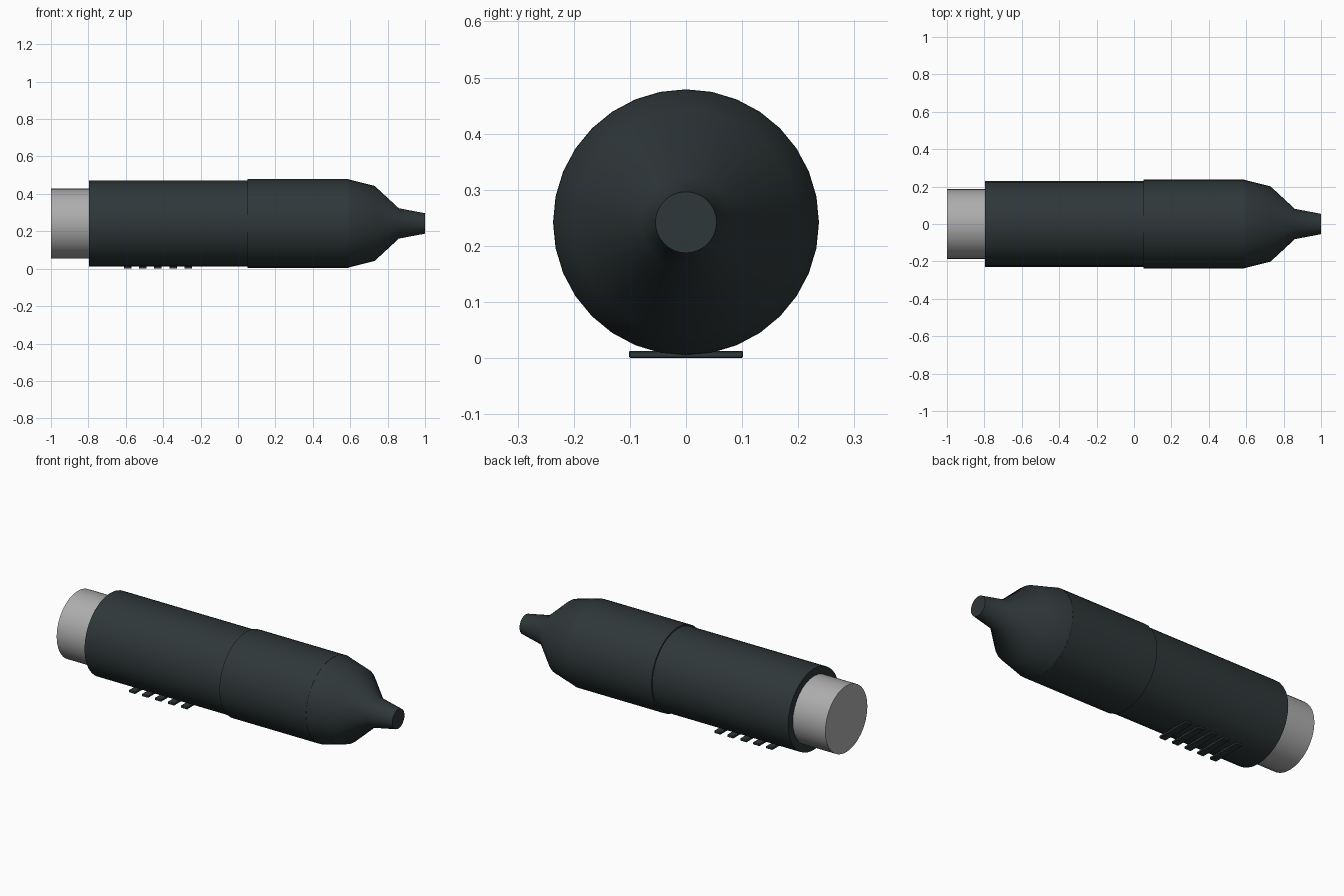
import bpy
import bmesh
import math

AXIS_Z = 0.242
SIDES = 32

cube = bpy.data.objects.get("Cube")
if cube:
    bpy.data.objects.remove(cube, do_unlink=True)


def make_material(name, rgb):
    mat = bpy.data.materials.new(name)
    mat.use_nodes = True
    mat.diffuse_color = (*rgb, 1)
    mat.node_tree.nodes["Principled BSDF"].inputs["Base Color"].default_value = (*rgb, 1)
    return mat


dark = make_material("dark slate", (0.028, 0.038, 0.040))
grey = make_material("light grey", (0.42, 0.42, 0.42))


def finish(bm, name, mat):
    bmesh.ops.recalc_face_normals(bm, faces=bm.faces)
    mesh = bpy.data.meshes.new(name)
    bm.to_mesh(mesh)
    bm.free()
    mesh.materials.append(mat)
    obj = bpy.data.objects.new(name, mesh)
    bpy.context.collection.objects.link(obj)
    bpy.ops.object.select_all(action="DESELECT")
    obj.select_set(True)
    bpy.context.view_layer.objects.active = obj
    bpy.ops.object.shade_smooth_by_angle(angle=math.radians(40))
    return obj


def lathe(name, profile, mat):
    """Closed round part along x from (x, radius) pairs."""
    bm = bmesh.new()
    rings = []
    for x, r in profile:
        angles = [2 * math.pi * i / SIDES for i in range(SIDES)]
        rings.append([bm.verts.new((x, r * math.cos(a), AXIS_Z + r * math.sin(a)))
                      for a in angles])
    for a, b in zip(rings, rings[1:]):
        for i in range(SIDES):
            j = (i + 1) % SIDES
            bm.faces.new((a[i], a[j], b[j], b[i]))
    bm.faces.new(rings[0])
    bm.faces.new(rings[-1])
    return finish(bm, name, mat)


# Round sections from rear to tip
lathe("rear_connector", [(-1.0, 0.187), (-0.79, 0.187)], grey)
lathe("main_barrel", [(-0.797, 0.229), (0.06, 0.229)], dark)
lathe("front_sleeve", [(0.05, 0.237), (0.59, 0.237)], dark)
lathe("tapered_nose", [(0.59, 0.236), (0.73, 0.201), (0.86, 0.081), (1.0, 0.0545)], dark)

# Row of thin grip ribs underneath
for i in range(5):
    bm = bmesh.new()
    bmesh.ops.create_cube(bm, size=1)
    bmesh.ops.scale(bm, vec=(0.04, 0.203, 0.013), verts=bm.verts)
    bmesh.ops.translate(bm, vec=(-0.59 + 0.081 * i, 0, 0.0065), verts=bm.verts)
    bmesh.ops.bevel(bm, geom=bm.edges[:], offset=0.002, segments=1, affect="EDGES")
    finish(bm, f"grip_rib_{i + 1}", dark)
